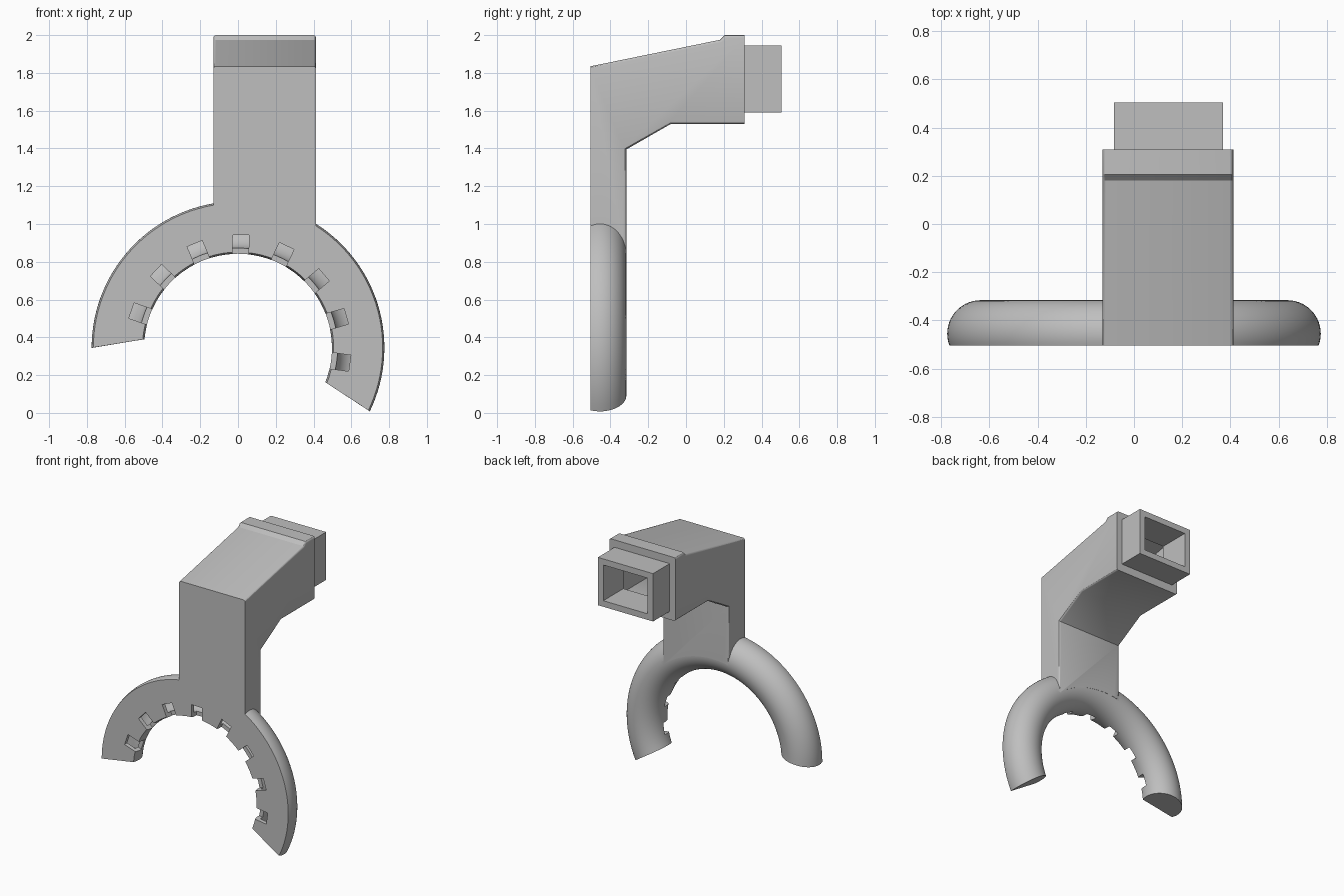
import bpy, bmesh, math

cube = bpy.data.objects.get("Cube")
if cube:
    bpy.data.objects.remove(cube)

grey = bpy.data.materials.new("plain grey")
grey.use_nodes = True
GREY = (0.52, 0.52, 0.52, 1)
grey.diffuse_color = GREY
grey.node_tree.nodes["Principled BSDF"].inputs["Base Color"].default_value = GREY

RING_Z, RING_Y = 0.345, -0.455      # centre of the ring's tube
RING_R, TUBE_R = 0.636, 0.139
FRONT = -0.505
WALL = 0.03


def finish(name, bm):
    bmesh.ops.recalc_face_normals(bm, faces=bm.faces)
    mesh = bpy.data.meshes.new(name)
    bm.to_mesh(mesh)
    bm.free()
    mesh.materials.append(grey)
    ob = bpy.data.objects.new(name, mesh)
    bpy.context.collection.objects.link(ob)
    return ob


def prism(name, profile, x0, x1, bevel=0):
    """Extrude a (y, z) profile along x, rounding the side edges."""
    bm = bmesh.new()
    face = bm.faces.new([bm.verts.new((x0, y, z)) for y, z in profile])
    ext = bmesh.ops.extrude_face_region(bm, geom=[face])
    for v in ext["geom"]:
        if isinstance(v, bmesh.types.BMVert):
            v.co.x = x1
    if bevel:
        def rounded(e):
            a, b = (v.co for v in e.verts)
            mid = (a + b) / 2
            return (abs(a.x - b.x) < 1e-5 and mid.z > 0.9
                    and FRONT + 0.01 < mid.y < 0.305)
        bmesh.ops.bevel(bm, geom=[e for e in bm.edges if rounded(e)],
                        offset=bevel, segments=3, profile=0.5, affect='EDGES')
    return finish(name, bm)


def box(name, x0, x1, y0, y1, z0, z1):
    return prism(name, [(y0, z0), (y1, z0), (y1, z1), (y0, z1)], x0, x1)


def ring(name, tube, front, trim, steps=72, segs=32):
    """Sweep a flat-fronted round section along the arc, with skewed ends."""
    cut = math.acos((RING_Y - front) / tube)
    section = []
    for i in range(segs + 1):
        a = -math.pi + cut + (2 * math.pi - 2 * cut) * i / segs
        section.append((RING_R + tube * math.sin(a), RING_Y + tube * math.cos(a)))
    bm = bmesh.new()
    rows = []
    for s in range(steps + 1):
        row = []
        for r, y in section:
            k = (r - 0.5) / 0.27
            start, end = -21.7 - 4 * k + trim, 174.9 + 5.1 * k - trim
            a = math.radians(start + (end - start) * s / steps)
            row.append(bm.verts.new((r * math.cos(a), y, RING_Z + r * math.sin(a))))
        rows.append(row)
    n = segs + 1
    for p, q in zip(rows, rows[1:]):
        for i in range(n):
            j = (i + 1) % n
            bm.faces.new((p[i], p[j], q[j], q[i]))
    bm.faces.new(rows[0])
    bm.faces.new(rows[-1])
    return finish(name, bm)


def combine(target, tool, operation):
    mod = target.modifiers.new(operation.lower(), 'BOOLEAN')
    mod.operation, mod.object, mod.solver = operation, tool, 'EXACT'
    bpy.context.view_layer.objects.active = target
    bpy.ops.object.modifier_apply(modifier=mod.name)
    bpy.data.objects.remove(tool)


# Neck: upright duct that bends backwards, its foot curved to sit in the ring
duct = prism("air_duct", [(FRONT, 0.6), (FRONT, 1.835), (0.18, 1.975), (0.205, 2.0),
                          (0.31, 2.0), (0.31, 1.53), (-0.08, 1.53),
                          (-0.315, 1.395), (-0.315, 0.6)], -0.13, 0.413, 0.014)
bm = bmesh.new()
bmesh.ops.create_cone(bm, cap_ends=True, segments=96, radius1=0.63, radius2=0.63, depth=2)
for v in bm.verts:
    v.co = (v.co.x, v.co.z, v.co.y + RING_Z)
combine(duct, finish("foot_cutter", bm), 'DIFFERENCE')

# Ring and rear socket
combine(duct, ring("ring", TUBE_R, FRONT, 0), 'UNION')
combine(duct, box("socket", -0.083, 0.37, 0.25, 0.505, 1.59, 1.945), 'UNION')

# Hollow inside
cavity = prism("neck_cavity", [(-0.465, 0.96), (-0.465, 1.80), (0.27, 1.945),
                               (0.27, 1.575), (-0.07, 1.575), (-0.355, 1.415),
                               (-0.355, 0.96)], -0.085, 0.367)
combine(cavity, ring("ring_cavity", TUBE_R - WALL, FRONT + WALL, 3), 'UNION')
combine(cavity, box("socket_cavity", -0.037, 0.325, 0.2, 0.6, 1.635, 1.90), 'UNION')
combine(duct, cavity, 'DIFFERENCE')

# Air outlets along the inner rim
for k in range(-4, 4):
    notch = box("notch", 0.45, 0.597, FRONT - 0.05, FRONT + 0.06, -0.043, 0.043)
    a = math.radians(88.5 + 24.1 * k)
    for v in notch.data.vertices:
        x, z = v.co.x, v.co.z
        v.co.x = x * math.cos(a) - z * math.sin(a)
        v.co.z = RING_Z + x * math.sin(a) + z * math.cos(a)
    combine(duct, notch, 'DIFFERENCE')

# Smooth shading with crisp edges
bpy.ops.object.select_all(action='DESELECT')
duct.select_set(True)
bpy.context.view_layer.objects.active = duct
bpy.ops.object.shade_smooth_by_angle(angle=math.radians(30))
